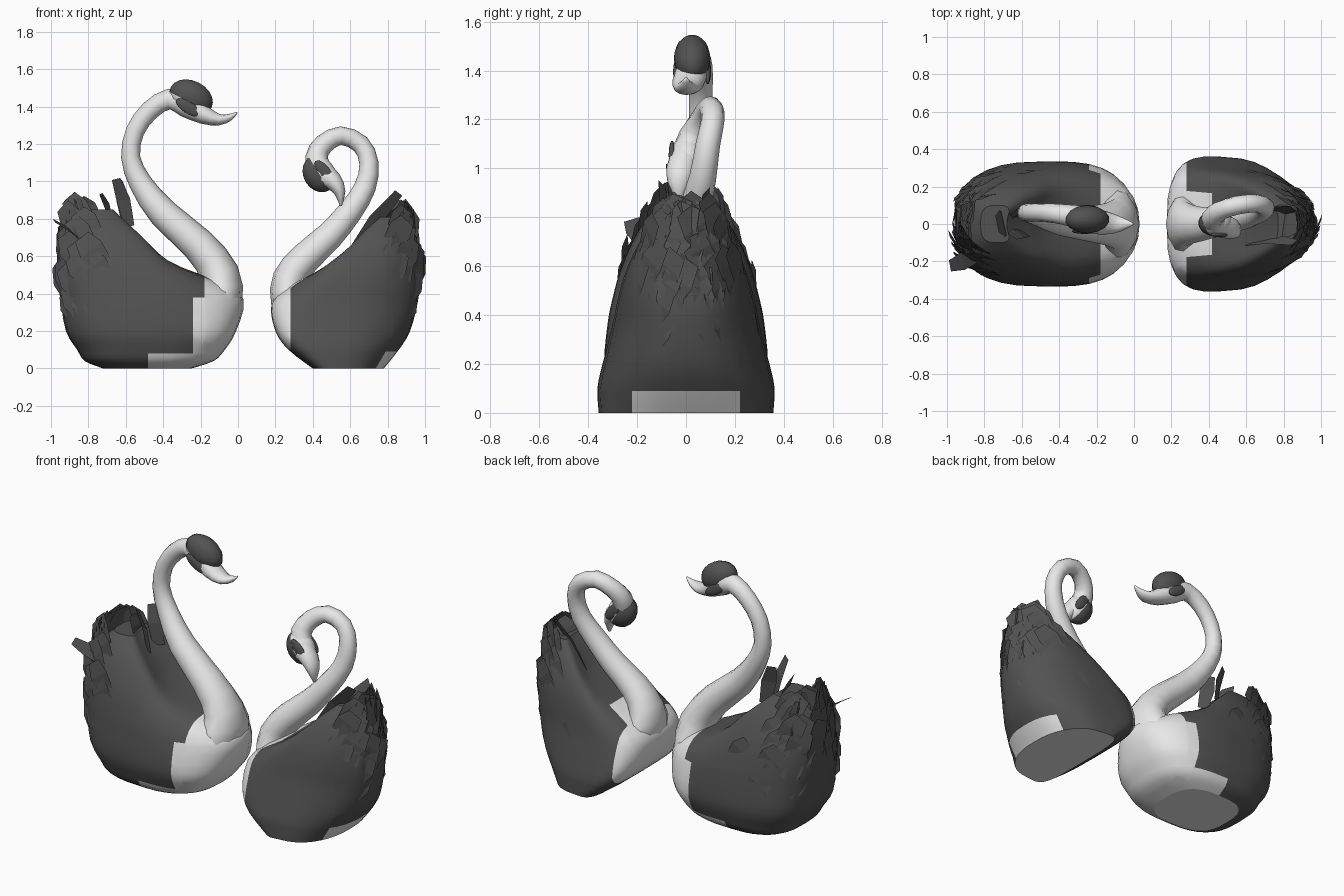
import bpy, bmesh, math, random
from mathutils import Vector, Matrix

random.seed(4)
cube = bpy.data.objects.get("Cube")
if cube:
    bpy.data.objects.remove(cube)


def material(name, v):
    m = bpy.data.materials.new(name)
    m.use_nodes = True
    m.diffuse_color = (v, v, v, 1)
    m.node_tree.nodes["Principled BSDF"].inputs["Base Color"].default_value = (v, v, v, 1)
    return m


MATS = [material("pale_plumage", 0.8), material("dark_plumage", 0.085)]


def finish(name, bm, rule=None, smooth=True):
    """Turn a bmesh into an object; rule(face) picks the material index."""
    bmesh.ops.recalc_face_normals(bm, faces=bm.faces[:])
    for f in bm.faces:
        f.material_index = int(rule(f)) if rule else 0
        f.smooth = smooth and abs(f.normal.z) < 0.99
    me = bpy.data.meshes.new(name)
    bm.to_mesh(me)
    bm.free()
    for m in MATS:
        me.materials.append(m)
    ob = bpy.data.objects.new(name, me)
    bpy.context.collection.objects.link(ob)
    return ob


def spline(pts, steps):
    """Catmull-Rom interpolation of tuples of any length."""
    pts = [Vector(p) for p in pts]
    out = []
    for i in range(len(pts) - 1):
        a, b, c, d = pts[max(i - 1, 0)], pts[i], pts[i + 1], pts[min(i + 2, len(pts) - 1)]
        for k in range(steps):
            t = k / steps
            out.append(b + (c - a) * t / 2 + (2 * a - 5 * b + 4 * c - d) * t * t / 2
                       + (3 * b - a - 3 * c + d) * t ** 3 / 2)
    return out + [pts[-1]]


def loft(rings):
    bm = bmesh.new()
    vs = [[bm.verts.new(p) for p in r] for r in rings]
    n = len(vs[0])
    for a, b in zip(vs, vs[1:]):
        for i in range(n):
            j = (i + 1) % n
            bm.faces.new((a[i], a[j], b[j], b[i]))
    bm.faces.new(vs[0][::-1])
    bm.faces.new(vs[-1])
    return bm


def spow(v, p):
    return math.copysign(abs(v) ** p, v)


def outline_point(s, t, shape):
    """Point of a horizontal slice (z, tail, front, half width, chest power); t = 0 is the chest."""
    z, tail, front, w, power = s
    c, q = math.cos(t), math.sin(t)
    p = power if c > 0 else shape["rear"]
    mid, half = (tail + front) / 2, (front - tail) / 2
    x = spow(c, p)
    if c > 0:   # hollow between the raised wings
        hollow = min(max((z - 0.45) / 0.2, 0), 1)
        x *= 1 + hollow * (0.15 - 0.5 * c ** 4)
    return Vector((mid + half * x, w * spow(q, p) * (1 + shape["flare"] * c), z))


def body(name, slices, shape, cuts, rule):
    n = 32
    bm = loft([[outline_point(s, math.tau * i / n, shape) for i in range(n)]
               for s in spline(slices, 3)])
    for co, no in cuts:     # clean colour borders
        bmesh.ops.bisect_plane(bm, geom=bm.verts[:] + bm.edges[:] + bm.faces[:],
                               plane_co=co, plane_no=no)
    return finish(name, bm, rule)


def neck(name, pts):
    """Tube through (x, y, z, radius, side radius)."""
    path = spline(pts, 2)
    mids = [Vector(p[:3]) for p in path]
    rings = []
    for i, p in enumerate(path):
        d = (mids[min(i + 1, len(path) - 1)] - mids[max(i - 1, 0)]).normalized()
        up = d.cross(Vector((0, 1, 0))).normalized()
        side = up.cross(d)
        rings.append([mids[i] + side * p[4] * math.cos(a) + up * p[3] * math.sin(a)
                      for a in (math.tau * k / 12 for k in range(12))])
    return finish(name, loft(rings))


def ellipsoid(name, centre, angle, size, rule):
    bm = bmesh.new()
    bmesh.ops.create_uvsphere(bm, u_segments=14, v_segments=10, radius=1)
    dark = {f: rule(f.calc_center_median()) for f in bm.faces}
    bm.transform(Matrix.Translation(centre) @ Matrix.Rotation(math.radians(angle), 4, 'Y')
                 @ Matrix.Diagonal((*size, 1)))
    return finish(name, bm, lambda f: dark[f])


def add_feather(bm, root, direction, normal, length, width):
    """One blunt, slightly bent plate."""
    side = direction.cross(normal).normalized()
    rows = []
    for u, w, lift in ((0, 0.4, 0), (0.55, 0.55, 0.08), (1, 0.35, 0.06)):
        p = root + direction * length * u + normal * length * lift
        rows.append([bm.verts.new(p + side * width * w * k) for k in (-1, 1)])
    for a, b in zip(rows, rows[1:]):
        bm.faces.new((a[0], a[1], b[1], b[0]))


def plumage(name, slices, shape, back, plumes):
    """Overlapping feather rows over the wings and tail, plus a few raised plumes."""
    bm = bmesh.new()
    top = slices[-1][0]
    levels = [s for s in spline(slices, 4) if 0.26 < s[0] < top - 0.03][::3]
    for r, s in enumerate(levels):
        count = 12 if s[0] < 0.6 else 9
        for i in range(count):
            t = math.radians(95 + 170 * (i + 0.5 * (r % 2)) / count + random.uniform(-6, 6))
            p = outline_point(s, t, shape)
            tangent = outline_point(s, t + 0.05, shape) - p
            n = tangent.cross(Vector((0, 0, 1))).normalized()
            if n.dot(p - Vector(((s[1] + s[2]) / 2, 0, s[0]))) < 0:
                n.negate()
            lean = Vector((-n.x * 0.2, -n.y * 0.3, 0))
            d = Vector((back * 0.5, random.uniform(-0.25, 0.25), 0.65))
            d = (d - n * d.dot(n) + lean + n * random.uniform(0, 0.2)).normalized()
            size = min(random.uniform(0.14, 0.21), (top + 0.07 - s[0]) / max(d.z, 0.1))
            add_feather(bm, p - n * 0.012, d, n, size, 0.13)
    for root, tip, normal, width in plumes:
        d = Vector(tip) - Vector(root)
        add_feather(bm, Vector(root), d.normalized(), Vector(normal).normalized(), d.length, width)
    return finish(name, bm, lambda f: True, False)


# Tall bird: slices are (height, tail, front, half width, chest power)
tall = [(0, -0.72, -0.25, 0.22, 0.75), (0.04, -0.82, -0.13, 0.28, 0.75),
        (0.1, -0.86, -0.07, 0.31, 0.72), (0.2, -0.92, -0.01, 0.335, 0.72),
        (0.37, -0.95, 0.03, 0.32, 0.95), (0.47, -0.96, -0.1, 0.3, 0.9),
        (0.58, -0.95, -0.32, 0.27, 0.8), (0.7, -0.92, -0.46, 0.22, 0.75),
        (0.78, -0.89, -0.56, 0.17, 0.75), (0.85, -0.82, -0.65, 0.1, 0.75)]
tall_shape = {"rear": 0.65, "flare": 0.03}


def tall_rule(f):
    c = f.calc_center_median()
    chest = c.x > -0.24 and (c.z < 0.38 or c.x > -0.18)
    return not (chest or (c.z < 0.08 and c.x > -0.48) or f.normal.z < -0.95)


body("tall_swan_body", tall, tall_shape,
     [((-0.24, 0, 0), (1, 0, 0)), ((-0.48, 0, 0), (1, 0, 0)), ((0, 0, 0.08), (0, 0, 1)),
      ((-0.18, 0, 0), (1, 0, 0)), ((0, 0, 0.38), (0, 0, 1))], tall_rule)
neck("tall_swan_neck", [
    (-0.14, 0, 0.24, 0.1, 0.18), (-0.095, 0, 0.37, 0.12, 0.2), (-0.1, 0, 0.51, 0.105, 0.135),
    (-0.21, 0, 0.66, 0.092, 0.1), (-0.4, 0.02, 0.83, 0.08, 0.08), (-0.52, 0.05, 0.99, 0.062, 0.06),
    (-0.574, 0.06, 1.13, 0.051, 0.05), (-0.55, 0.06, 1.27, 0.05, 0.048),
    (-0.47, 0.06, 1.38, 0.052, 0.05), (-0.37, 0.05, 1.44, 0.055, 0.055),
    (-0.27, 0.03, 1.41, 0.07, 0.066), (-0.18, 0.01, 1.355, 0.05, 0.066),
    (-0.1, 0, 1.33, 0.03, 0.05), (-0.04, 0, 1.345, 0.018, 0.025), (-0.005, 0, 1.37, 0.004, 0.006)])
ellipsoid("tall_swan_head", (-0.25, 0.025, 1.45), 27, (0.125, 0.075, 0.088), lambda c: c.z > -0.2)
for tag, sy in (("right", -1), ("left", 1)):
    ellipsoid("tall_swan_eye_patch_" + tag, (-0.265, 0.025 + sy * 0.064, 1.395), 33,
              (0.078, 0.014, 0.032), lambda c: True)
plumage("tall_swan_feathers", tall, tall_shape, -1, [
    ((-0.58, -0.05, 0.76), (-0.66, -0.08, 1.01), (0.5, 0.8, 0.2), 0.08),
    ((-0.59, 0.06, 0.76), (-0.65, 0.08, 1.0), (0.5, -0.8, 0.2), 0.08),
    ((-0.68, 0, 0.8), (-0.74, 0, 0.93), (0.8, 0.2, 0.4), 0.13),
    ((-0.82, -0.16, 0.68), (-0.98, -0.22, 0.78), (-0.3, -0.3, 0.8), 0.09)])

# Curled bird, facing the other way
curl = [(0, 0.78, 0.4, 0.345, 0.5), (0.1, 0.86, 0.27, 0.35, 0.5), (0.2, 0.92, 0.2, 0.33, 0.5),
        (0.35, 0.96, 0.18, 0.295, 0.65), (0.45, 0.97, 0.29, 0.275, 0.65),
        (0.55, 0.96, 0.43, 0.25, 0.65), (0.65, 0.94, 0.56, 0.21, 0.65),
        (0.74, 0.91, 0.66, 0.16, 0.65), (0.81, 0.87, 0.75, 0.1, 0.65)]
curl_shape = {"rear": 0.8, "flare": 0.2}


def curl_rule(f):
    c = f.calc_center_median()
    under_tail = c.z < 0.09 and c.x > 0.7 and abs(c.y) < 0.22
    pocket = 0.3 < c.z < 0.5 and c.x < 0.4 and abs(c.y) < 0.16
    return not (c.x < 0.28 or pocket or under_tail or f.normal.z < -0.95)


body("curled_swan_body", curl, curl_shape,
     [((0.28, 0, 0), (1, 0, 0)), ((0, 0, 0.09), (0, 0, 1)),
      ((0, 0.22, 0), (0, 1, 0)), ((0, -0.22, 0), (0, 1, 0))], curl_rule)
neck("curled_swan_neck", [
    (0.33, 0, 0.24, 0.09, 0.18), (0.27, 0, 0.36, 0.095, 0.17), (0.275, 0, 0.48, 0.09, 0.12),
    (0.36, 0, 0.59, 0.084, 0.092), (0.49, 0.02, 0.71, 0.075, 0.075), (0.6, 0.04, 0.84, 0.066, 0.066),
    (0.68, 0.07, 0.97, 0.058, 0.055), (0.7, 0.09, 1.1, 0.051, 0.05), (0.655, 0.11, 1.2, 0.05, 0.048),
    (0.55, 0.1, 1.245, 0.05, 0.05), (0.46, 0.07, 1.2, 0.054, 0.052), (0.42, 0.03, 1.13, 0.06, 0.06),
    (0.445, 0, 1.05, 0.068, 0.062), (0.51, -0.02, 1.0, 0.05, 0.06),
    (0.545, -0.03, 0.94, 0.03, 0.045), (0.55, -0.03, 0.87, 0.006, 0.008)])
ellipsoid("curled_swan_head", (0.435, 0.005, 1.04), 58, (0.105, 0.072, 0.085),
          lambda c: c.z < 0.05)
for tag, sy in (("right", -1), ("left", 1)):
    ellipsoid("curled_swan_eye_patch_" + tag, (0.46, 0.005 + sy * 0.062, 1.055), 50,
              (0.072, 0.014, 0.032), lambda c: True)
plumage("curled_swan_feathers", curl, curl_shape, 1, [
    ((0.6, -0.1, 0.6), (0.87, -0.12, 0.93), (-0.4, 0.8, 0.3), 0.08),
    ((0.64, 0.08, 0.64), (0.86, 0.1, 0.9), (-0.4, -0.8, 0.3), 0.08),
    ((0.76, 0, 0.76), (0.88, 0, 0.87), (-0.6, 0.1, 0.7), 0.14)])
